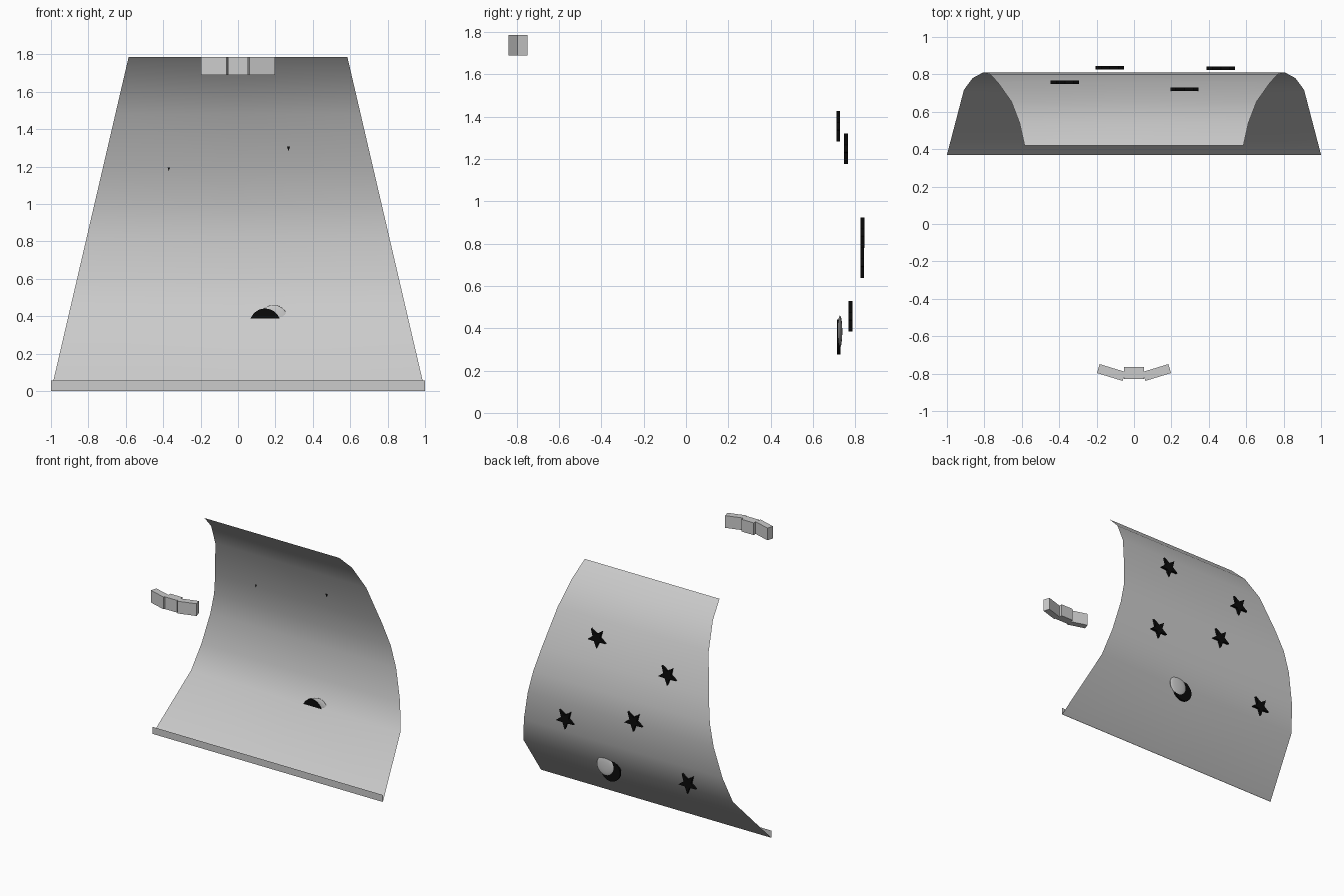
import bpy, bmesh, math
from mathutils import Matrix

if "Cube" in bpy.data.objects:
    bpy.data.objects.remove(bpy.data.objects["Cube"])

black = bpy.data.materials.new("black")
black.diffuse_color = (0.003, 0.003, 0.003, 1)
black.use_nodes = True
black.node_tree.nodes["Principled BSDF"].inputs["Base Color"].default_value = black.diffuse_color


def finish(bm, name, mat=None, smooth=False):
    me = bpy.data.meshes.new(name)
    bm.to_mesh(me)
    bm.free()
    ob = bpy.data.objects.new(name, me)
    bpy.context.collection.objects.link(ob)
    if mat:
        me.materials.append(mat)
    for p in me.polygons:
        p.use_smooth = smooth
    return ob


def sheet(name, profile, half_width, smooth):
    """Thin sheet: a side profile of (y, z) points swept across x."""
    bm = bmesh.new()
    rows = [[bm.verts.new((s * half_width(z), y, z)) for s in (-1, 0, 1)] for y, z in profile]
    for a, b in zip(rows, rows[1:]):
        for i in range(2):
            bm.faces.new((a[i + 1], a[i], b[i], b[i + 1]))
    return finish(bm, name, None, smooth)


def box(name, size, loc, turn=0):
    bm = bmesh.new()
    bmesh.ops.create_cube(bm, size=1, matrix=Matrix.Translation(loc)
                          @ Matrix.Rotation(turn, 4, 'Z') @ Matrix.Diagonal((*size, 1)))
    return finish(bm, name)


def star(name, x, y, z, r=0.08, thick=0.018):
    """Flat five-pointed star with one point down."""
    bm = bmesh.new()
    ring = []
    for i in range(10):
        a = -math.pi / 2 + i * math.pi / 5
        rr = r if i % 2 == 0 else r * 0.42
        ring.append(bm.verts.new((x + rr * math.cos(a), y - thick / 2, z + rr * math.sin(a))))
    face = bm.faces.new(ring)
    out = bmesh.ops.extrude_face_region(bm, geom=[face])
    bmesh.ops.translate(bm, vec=(0, thick, 0),
                        verts=[v for v in out["geom"] if isinstance(v, bmesh.types.BMVert)])
    bmesh.ops.recalc_face_normals(bm, faces=bm.faces)
    return finish(bm, name, black)


# Cape cloth, curved backwards and narrowing to the top
profile = [(0.37, 0.0), (0.717, 0.39), (0.78, 0.59), (0.81, 0.83), (0.80, 1.0),
           (0.753, 1.18), (0.655, 1.48), (0.54, 1.67), (0.42, 1.785)]
sheet("cape", profile, lambda z: 1 - 0.2325 * z, True)

# Upright hem at the front of the lower edge
sheet("hem", [(0.367, 0.0), (0.367, 0.055)], lambda z: 1.0, False)

# Clasp of three blocks
box("clasp_middle", (0.106, 0.065, 0.096), (0, -0.797, 1.738))
for side, s in (("left", -1), ("right", 1)):
    box("clasp_" + side, (0.144, 0.05, 0.096), (s * 0.122, -0.794, 1.738), s * math.radians(17))

# Stars on the back
for i, (x, y, z) in enumerate([(0.27, 0.72, 1.363), (-0.37, 0.757, 1.257), (-0.13, 0.835, 0.86),
                               (0.465, 0.833, 0.718), (-0.56, 0.777, 0.465)]):
    star("star_%d" % (i + 1), x, y, z)

# Moon: dark disc with a flattened pale ball over it
bm = bmesh.new()
bmesh.ops.create_cone(bm, cap_ends=True, segments=32, radius1=0.083, radius2=0.083, depth=0.016,
                      matrix=Matrix.Translation((0.145, 0.723, 0.358)) @ Matrix.Rotation(math.pi / 2, 4, 'X'))
finish(bm, "moon_shadow", black)
bm = bmesh.new()
bmesh.ops.create_uvsphere(bm, u_segments=24, v_segments=16, radius=1,
                          matrix=Matrix.Translation((0.19, 0.728, 0.385))
                          @ Matrix.Diagonal((0.075, 0.011, 0.075, 1)))
finish(bm, "moon", None, True)
